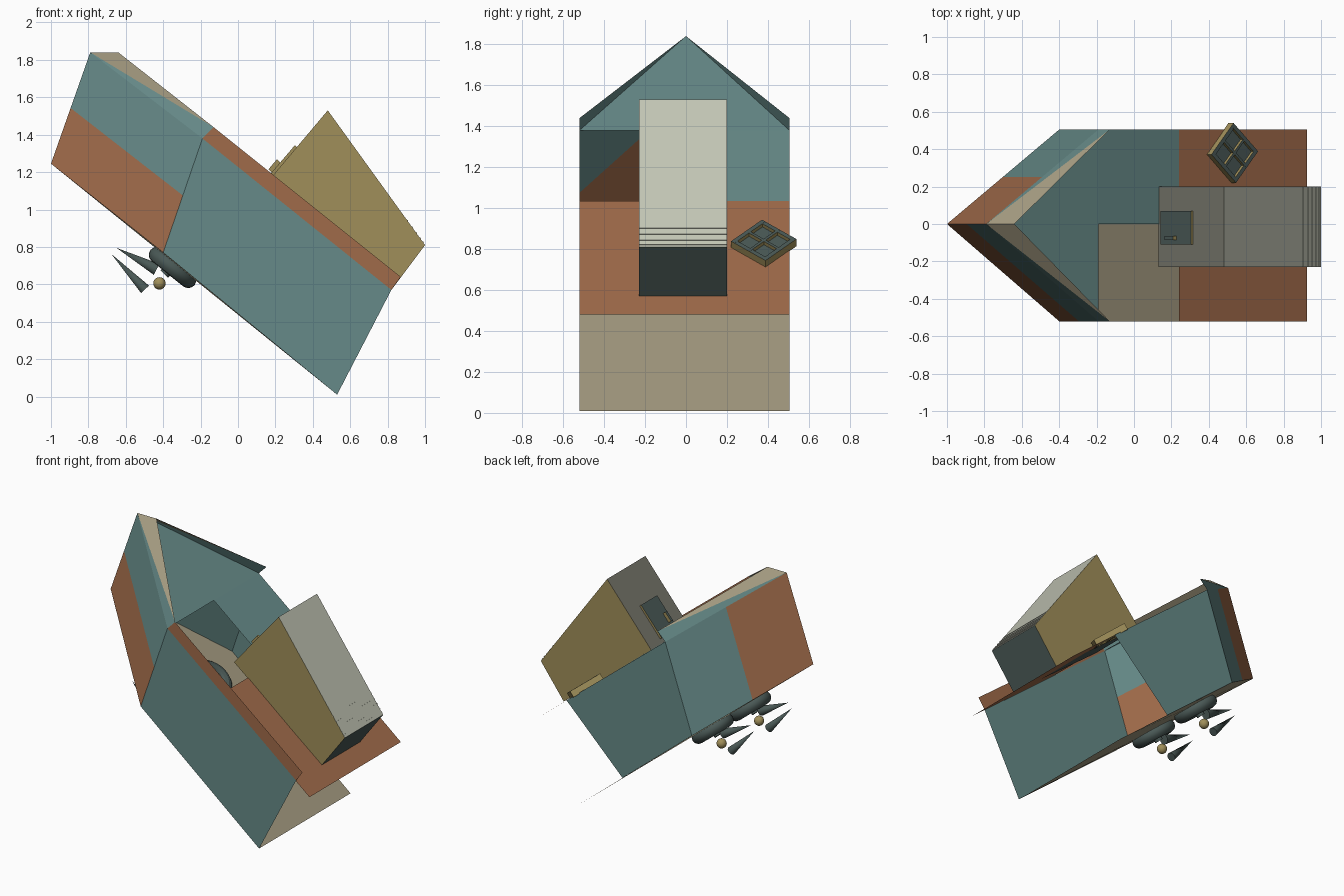
import bpy
import bmesh
import math
from mathutils import Matrix, Vector

if "Cube" in bpy.data.objects:
    bpy.data.objects.remove(bpy.data.objects["Cube"])


def material(name, code):
    srgb = [int(code[i:i + 2], 16) / 255 for i in (0, 2, 4)]
    colour = [((c + 0.055) / 1.055) ** 2.4 for c in srgb] + [1]
    mat = bpy.data.materials.new(name)
    mat.use_nodes = True
    mat.diffuse_color = colour
    mat.node_tree.nodes["Principled BSDF"].inputs["Base Color"].default_value = colour
    return mat


teal = material("teal", "668A88")
brown = material("brown", "A06B4A")
tan = material("tan", "A2997F")
gold = material("gold", "A08F5A")
white = material("pale grey", "C2C5B5")
grey = material("warm grey", "77766B")
dark = material("dark slate", "4A5956")


def finish(name, bm, mats):
    mesh = bpy.data.meshes.new(name)
    bm.to_mesh(mesh)
    bm.free()
    for m in mats:
        mesh.materials.append(m)
    ob = bpy.data.objects.new(name, mesh)
    bpy.context.collection.objects.link(ob)
    return ob


def panel(name, points, mat):
    bm = bmesh.new()
    bm.faces.new([bm.verts.new(p) for p in points])
    return finish(name, bm, [mat])


def block(name, frame, centre, size, mats):
    """Box in a local frame; a second material goes on the side faces."""
    bm = bmesh.new()
    bmesh.ops.create_cube(bm, size=1)
    bm.normal_update()
    for f in bm.faces:
        f.material_index = len(mats) - 1 if abs(f.normal.z) < 0.5 else 0
    bm.transform(frame @ Matrix.Translation(centre) @ Matrix.Diagonal((*size, 1)))
    return finish(name, bm, mats)


def rod(name, start, end, r1, r2, mat):
    start, end = Vector(start), Vector(end)
    bm = bmesh.new()
    bmesh.ops.create_cone(bm, cap_ends=True, segments=16, radius1=r1, radius2=r2,
                          depth=(end - start).length)
    turn = (end - start).to_track_quat('Z', 'Y').to_matrix().to_4x4()
    bm.transform(Matrix.Translation((start + end) / 2) @ turn)
    return finish(name, bm, [mat])


def smooth(ob):
    bpy.ops.object.select_all(action='DESELECT')
    ob.select_set(True)
    bpy.context.view_layer.objects.active = ob
    bpy.ops.object.shade_smooth_by_angle()


def at(xz, y):
    return Vector((xz[0], y, xz[1]))


def frame(xz, y, degrees):
    return Matrix.Translation(at(xz, y)) @ Matrix.Rotation(math.radians(degrees), 4, 'Y')


# Key points of the tilted hull profile (x, z)
RIGHT, LEFT = -0.52, 0.505
top_front, top_back = (-0.19, 1.38), (0.82, 0.57)
low_front, low_back = (-0.40, 0.77), (0.53, 0.01)
rim_front, rim_back = (-0.13, 1.44), (0.87, 0.64)
tip_top, tip_rim, tip_low = at((-0.79, 1.84), 0), at((-0.64, 1.84), 0), at((-1.0, 1.245), 0)
deck_start, deck_end = (0.24, 1.035), (0.925, 0.48)

# Hull walls, the left one shorter than the right
panel("right_wall", [at(p, RIGHT) for p in (top_front, low_front, low_back, top_back)], teal)
panel("left_wall", [at(p, LEFT) for p in (top_front, (0.585, 0.758), (0.145, 0.325), low_front)], teal)
panel("right_gunwale", [at(p, RIGHT) for p in (rim_front, top_front, top_back, rim_back)], brown)
panel("floor", [at(low_front, LEFT), tip_low, at(low_front, RIGHT),
                at(low_back, RIGHT), at(low_back, LEFT)], tan)

# Bow walls, each split halfway into two colours
tip_mid = (tip_top + tip_low) / 2
a, d = at(top_front, RIGHT), at(low_front, RIGHT)
panel("right_bow_upper", [tip_top, tip_mid, (a + d) / 2, a], teal)
panel("right_bow_lower", [tip_mid, tip_low, d, (a + d) / 2], brown)
a, d = at(top_front, LEFT), at(low_front, LEFT)
panel("left_bow_rear", [a, d, (d + tip_low) / 2, (a + tip_top) / 2], teal)
panel("left_bow_front", [(a + tip_top) / 2, (d + tip_low) / 2, tip_low, tip_top], brown)

# Raised rim along the bow
for side, y in (("right", RIGHT), ("left", LEFT)):
    panel(side + "_rim_lower", [tip_top, at(top_front, y), at(rim_front, y)], teal)
    panel(side + "_rim_upper", [tip_top, at(rim_front, y), tip_rim], tan)

# Decks, leaving the right half open as a cockpit
panel("foredeck", [tip_top, at(top_front, RIGHT), at(top_front, LEFT)], teal)
panel("side_deck", [at(top_front, 0), at(deck_start, 0),
                    at(deck_start, LEFT), at(top_front, LEFT)], teal)
panel("rear_deck", [at(deck_start, RIGHT), at(deck_end, RIGHT),
                    at(deck_end, LEFT), at(deck_start, LEFT)], brown)

# Cabin: four-sided profile extruded across the deck
profile = [(0.13, 1.115), (0.82, 0.57), (1.0, 0.81), (0.48, 1.53)]
bm = bmesh.new()
near = [bm.verts.new(at(p, -0.23)) for p in profile]
far = [bm.verts.new(at(p, 0.20)) for p in profile]
bm.faces.new(near)
bm.faces.new(far[::-1])
for i, index in enumerate((3, 3, 1, 2)):
    j = (i + 1) % 4
    bm.faces.new((near[j], near[i], far[i], far[j])).material_index = index
finish("cabin", bm, [gold, white, grey, dark])

# Thin slats near the low edge of the cabin roof
for t in (0.02, 0.05, 0.09, 0.13, 0.18):
    spot = (1.0 - 0.52 * t, 0.81 + 0.72 * t)
    block("roof_slat", frame(spot, -0.015, 54.2), (0, 0, 0), (0.008, 0.43, 0.006), [white])

# Cabin door and handle
door = frame((0.235, 1.238), -0.02, -49.5)
block("door", door, (0, 0, 0.006), (0.25, 0.18, 0.02), [dark, gold])
block("door_handle", door, (-0.03, -0.055, 0.025), (0.07, 0.02, 0.03), [dark, gold])

# Four-pane hatch window lying on the rear deck
window = frame((0.52, 0.82), 0.38, 38.7) @ Matrix.Rotation(math.radians(48), 4, 'Z')
block("window_pane", window, (0, 0, 0.0), (0.2, 0.2, 0.02), [dark])
for k in (-1, 0, 1):
    width = 0.014 if k == 0 else 0.022
    block("window_bar", window, (k * 0.102, 0, 0.008), (width, 0.226, 0.045), [dark, gold])
    block("window_crossbar", window, (0, k * 0.102, 0.008), (0.226, width, 0.044), [dark, gold])

# Two thrusters under the bow: ring, stub, ball and two spikes
for y in (-0.22, 0.20):
    bpy.ops.mesh.primitive_torus_add(major_radius=0.108, minor_radius=0.043,
                                     major_segments=32, minor_segments=12)
    ring = bpy.context.object
    ring.name = "thruster_ring"
    ring.matrix_world = frame((-0.35, 0.69), y, 38.7)
    ring.data.materials.append(dark)
    smooth(ring)
    smooth(rod("thruster_stub", at((-0.35, 0.70), y), at((-0.395, 0.655), y), 0.028, 0.028, dark))
    smooth(rod("upper_spike", at((-0.435, 0.68), y), at((-0.65, 0.795), y), 0.033, 0, dark))
    smooth(rod("lower_spike", at((-0.497, 0.573), y), at((-0.677, 0.762), y), 0.029, 0, dark))
    bm = bmesh.new()
    bmesh.ops.create_uvsphere(bm, u_segments=20, v_segments=12, radius=0.033)
    bm.transform(Matrix.Translation(at((-0.42, 0.605), y)))
    smooth(finish("thruster_ball", bm, [gold]))
